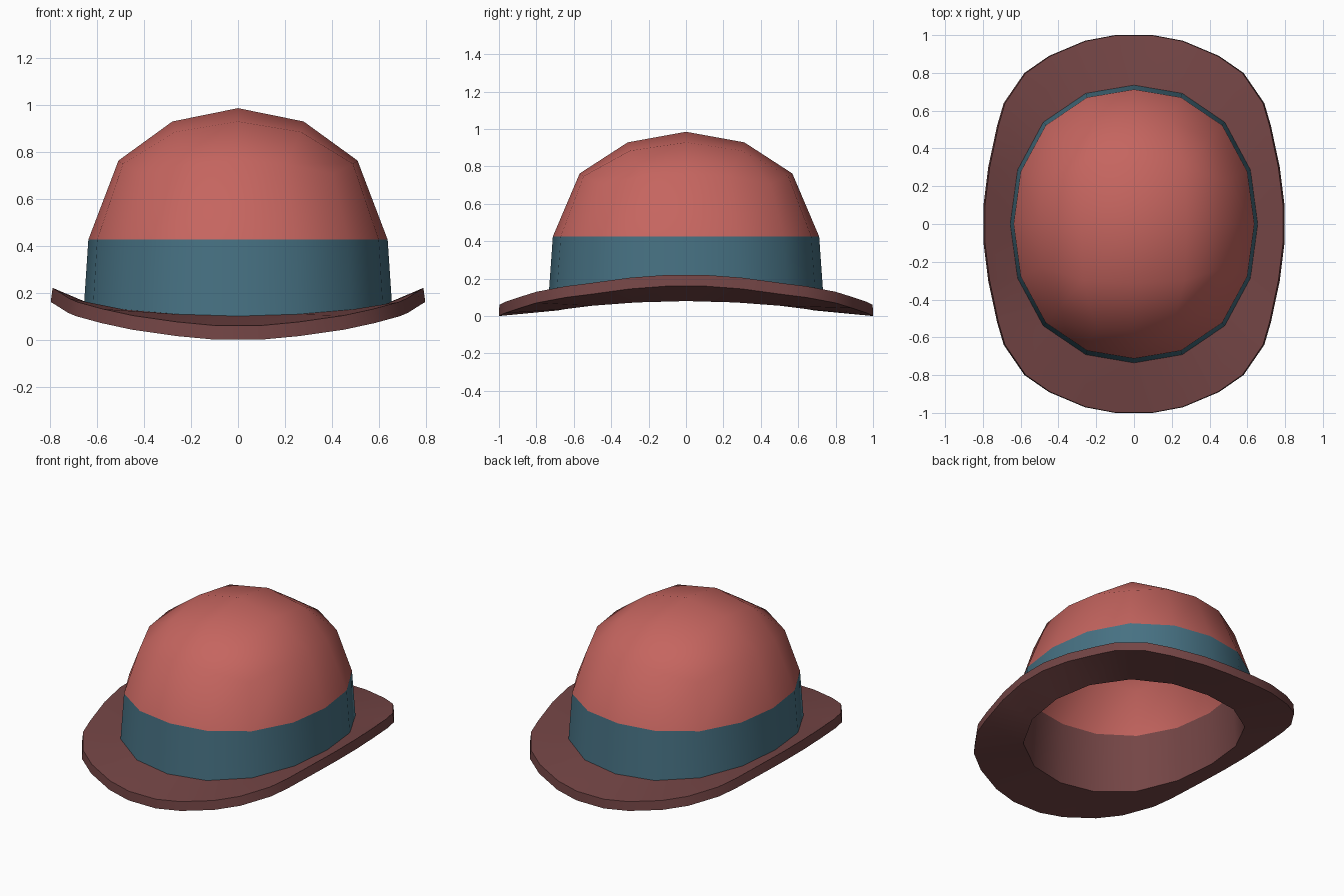
import bpy, bmesh, math
from math import sin, cos, tan, pi, radians, atan2

if "Cube" in bpy.data.objects:
    bpy.data.objects.remove(bpy.data.objects["Cube"])

def material(name, rgb):
    m = bpy.data.materials.new(name)
    m.diffuse_color = (*rgb, 1)
    m.use_nodes = True
    m.node_tree.nodes["Principled BSDF"].inputs["Base Color"].default_value = m.diffuse_color
    return m

RED = material("coral_felt", (0.56, 0.13, 0.115))
BAND = material("teal_band", (0.062, 0.165, 0.225))
BROWN = material("dark_red_brim", (0.175, 0.06, 0.06))
N = 16

def spot(az, rx, ry, z):
    """Point on the slightly squared oval of the crown."""
    b = 1 + 0.037 * sin(2 * az) ** 2
    return (rx * b * cos(az), ry * b * sin(az), z)

def oval(bm, rx, ry, z, rise=0):
    return [bm.verts.new(spot(2 * pi * k / N, rx, ry, z + rise * cos(2 * pi * k / N) ** 2))
            for k in range(N)]

def strip(bm, low, high):
    """Join two rings; repeated vertices collapse to triangles."""
    n = len(low)
    for k in range(n):
        q = (k + 1) % n
        bm.faces.new(list(dict.fromkeys((low[k], low[q], high[q], high[k]))))

def finish(bm, name, mat):
    me = bpy.data.meshes.new(name)
    bm.to_mesh(me)
    bm.free()
    me.materials.append(mat)
    ob = bpy.data.objects.new(name, me)
    bpy.context.collection.objects.link(ob)
    bpy.ops.object.select_all(action='DESELECT')
    ob.select_set(True)
    bpy.context.view_layer.objects.active = ob
    bpy.ops.object.shade_smooth_by_angle(angle=radians(42))

def dome(bm, t, flip):
    """Half ellipsoid with a square-grid cap, inset by t; returns its rim."""
    rx, ry, h = 0.637 - t, 0.712 - t, 0.56 - t
    grid = {}
    for i in range(-2, 3):
        for j in range(-2, 3):
            m = max(abs(i), abs(j), 1)
            c = min(abs(i), abs(j)) / m
            az = atan2(tan(pi / 4 * j / m), tan(pi / 4 * i / m))
            th = radians(0 if i == j == 0 else 26 + 9 * c if m == 1 else 53 + 7 * c * c)
            grid[i, j] = bm.verts.new(spot(az, rx * sin(th), ry * sin(th), 0.425 + h * cos(th)))
    for i in range(-2, 2):
        for j in range(-2, 2):
            f = [grid[i, j], grid[i + 1, j], grid[i + 1, j + 1], grid[i, j + 1]]
            bm.faces.new(f[::-1] if flip else f)
    edge = [v for (i, j), v in grid.items() if max(abs(i), abs(j)) == 2]
    edge.sort(key=lambda v: (atan2(v.co.y / ry, v.co.x / rx) + 1e-4) % (2 * pi))
    rim = oval(bm, rx, ry, 0.425)
    strip(bm, *((edge, rim) if flip else (rim, edge)))
    return rim

# Crown: outer and inner dome
bm = bmesh.new()
outer = dome(bm, 0, False)
inner = dome(bm, 0.05, True)
strip(bm, inner, outer)
finish(bm, "crown", RED)

# Band: tapered wall around the crown
bm = bmesh.new()
strip(bm, oval(bm, 0.655, 0.735, 0.10, 0.055), oval(bm, 0.637, 0.712, 0.425))
finish(bm, "hat_band", BAND)

# Brim: quarter outline mirrored around, sides curled up, plus the lining wall
quarter = [(0.797, 0.10, 0.16), (0.772, 0.30, 0.145), (0.725, 0.52, 0.115), (0.69, 0.64, 0.10),
           (0.58, 0.80, 0.07), (0.45, 0.89, 0.042), (0.26, 0.97, 0.015), (0.10, 1.0, 0.0)]
half = quarter + [(-x, y, z) for x, y, z in reversed(quarter)]
outline = half + [(-x, -y, z) for x, y, z in half]
bm = bmesh.new()
under = [bm.verts.new(p) for p in outline]
upper = [bm.verts.new((x * 0.99, y * 0.998, z + 0.06)) for x, y, z in outline]
double = lambda ring: [ring[((j + 1) // 2) % N] for j in range(2 * N)]
top_in = oval(bm, 0.655, 0.735, 0.10, 0.055)
low_in = oval(bm, 0.605, 0.685, 0.03, 0.05)
strip(bm, upper, double(top_in))
strip(bm, under, upper)
strip(bm, double(low_in), under)
strip(bm, oval(bm, 0.587, 0.662, 0.425), low_in)
finish(bm, "brim", BROWN)
